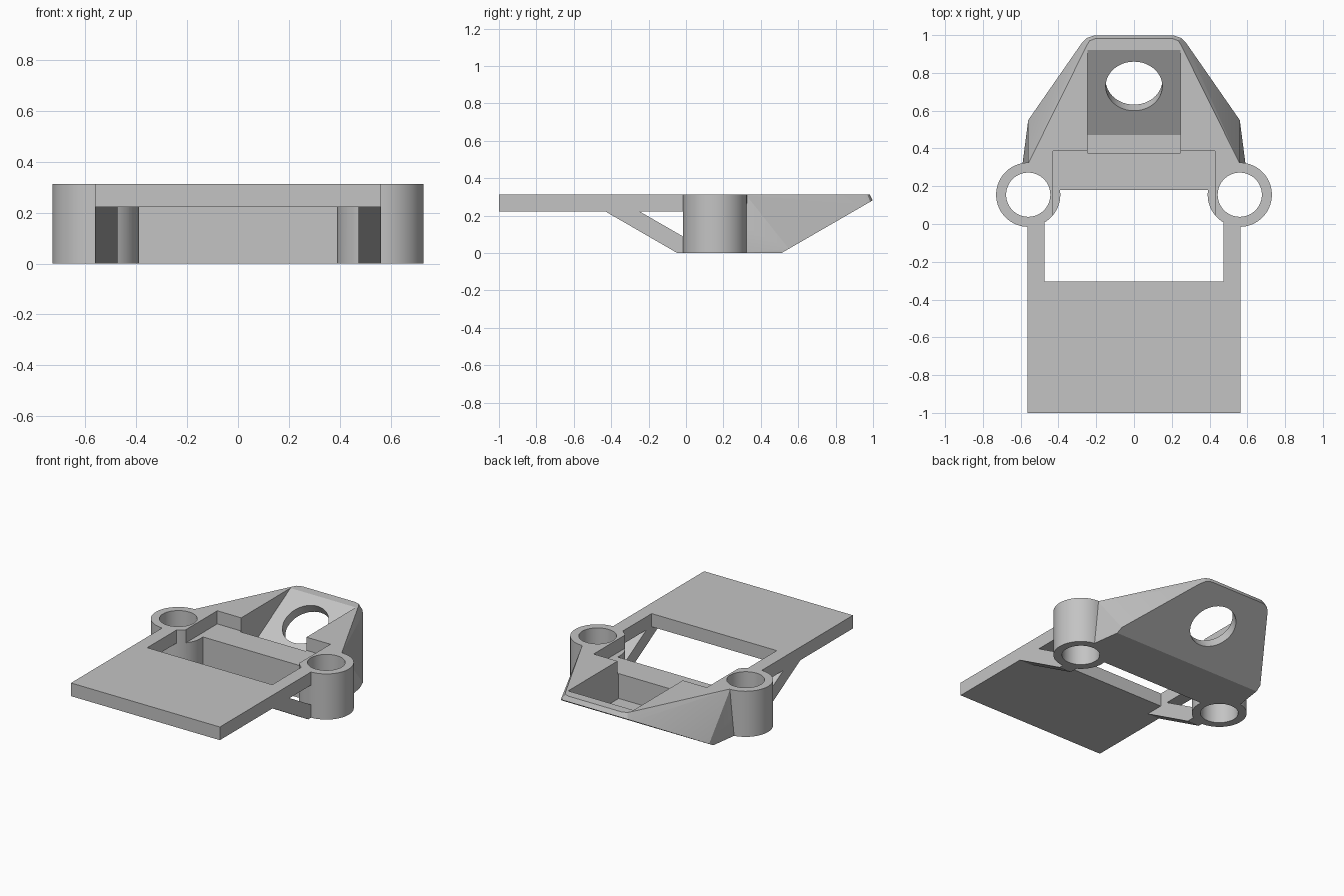
import bpy, bmesh, math
from mathutils import Matrix

old = bpy.data.objects.get("Cube")
if old:
    bpy.data.objects.remove(old, do_unlink=True)

TOP, DECK = 0.312, 0.222          # top face and underside of the plate
RING_X, RING_Y = 0.56, 0.155
SLOPE = math.tan(math.radians(30))

grey = bpy.data.materials.new("plain grey")
grey.use_nodes = True
grey.diffuse_color = (0.55, 0.55, 0.55, 1)
grey.node_tree.nodes["Principled BSDF"].inputs["Base Color"].default_value = (0.55, 0.55, 0.55, 1)


def make(name, bm):
    bmesh.ops.recalc_face_normals(bm, faces=bm.faces)
    mesh = bpy.data.meshes.new(name)
    bm.to_mesh(mesh)
    bm.free()
    mesh.materials.append(grey)
    ob = bpy.data.objects.new(name, mesh)
    bpy.context.collection.objects.link(ob)
    return ob


def prism(name, profile, x0, x1):
    """Extrude a (y, z) profile along x."""
    bm = bmesh.new()
    face = bm.faces.new([bm.verts.new((x0, y, z)) for y, z in profile])
    new = bmesh.ops.extrude_face_region(bm, geom=[face])["geom"]
    bmesh.ops.translate(bm, vec=(x1 - x0, 0, 0),
                        verts=[v for v in new if isinstance(v, bmesh.types.BMVert)])
    return make(name, bm)


def box(name, x0, x1, y0, y1, z0, z1):
    return prism(name, [(y0, z0), (y1, z0), (y1, z1), (y0, z1)], x0, x1)


def cylinder(name, centre, radius, depth, tilt=0):
    bm = bmesh.new()
    bmesh.ops.create_cone(bm, cap_ends=True, segments=64, radius1=radius, radius2=radius,
                          depth=depth,
                          matrix=Matrix.Translation(centre) @ Matrix.Rotation(tilt, 4, "X"))
    return make(name, bm)


def combine(target, tool, operation):
    mod = target.modifiers.new(tool.name, "BOOLEAN")
    mod.operation, mod.solver, mod.object = operation, "EXACT", tool
    bpy.context.view_layer.objects.active = target
    bpy.ops.object.modifier_apply(modifier=mod.name)
    bpy.data.objects.remove(tool, do_unlink=True)


# Sloped nose: hull of the top outline and the outline on the 30 degree underside
bm = bmesh.new()
top_line = [(0.56, 0.18), (0.56, 0.32), (0.25, 0.945), (0.235, 0.97), (0.20, 0.983)]
slope_line = [(0.56, 0.55), (0.275, 0.96), (0.25, 0.985), (0.21, 0.998)]
base_line = [(0.56, 0.18), (0.59, 0.32), (0.563, 0.51)]
for s in (-1, 1):
    for x, y in top_line:
        bm.verts.new((s * x, y, TOP))
    for x, y in slope_line:
        bm.verts.new((s * x, y, (y - 0.51) * SLOPE))
    for x, y in base_line:
        bm.verts.new((s * x, y, 0))
bmesh.ops.convex_hull(bm, input=bm.verts[:])
bracket = make("mounting_bracket", bm)

# Flat front plate
combine(bracket, box("front_plate", -0.563, 0.563, -1, -0.305, DECK, TOP), "UNION")

# Side rails, diagonal braces and screw bosses
brace = [(-0.43, DECK + 0.02), (-0.43, DECK), (-0.046, 0), (0.10, 0), (0.10, 0.022),
         (-0.247, DECK), (-0.247, DECK + 0.02)]
for s in (-1, 1):
    x0, x1 = sorted((s * 0.473, s * 0.563))
    combine(bracket, box("side_rail", x0, x1, -0.35, 0.1, DECK, TOP), "UNION")
    combine(bracket, prism("brace", brace, x0, x1), "UNION")
    combine(bracket, cylinder("screw_boss", (s * RING_X, RING_Y, TOP / 2), 0.17, TOP), "UNION")

# Stepped recess behind the window
combine(bracket, box("step_cutter", -0.428, 0.428, -0.15, 0.387, DECK, 0.5), "DIFFERENCE")

# Wedge pocket that follows the sloped underside
pocket = [(0.375, 0.052), (0.47, 0.052), (0.92, TOP), (0.92, 0.5), (0.375, 0.5)]
combine(bracket, prism("pocket_cutter", pocket, -0.247, 0.247), "DIFFERENCE")

# Round hole square to the slope, and the boss bores
combine(bracket, cylinder("eyelet_cutter", (0, 0.745, 0.175), 0.15, 0.3, math.radians(30)),
        "DIFFERENCE")
for s in (-1, 1):
    combine(bracket, cylinder("bore_cutter", (s * RING_X, RING_Y, TOP / 2), 0.117, 1),
            "DIFFERENCE")

bpy.ops.object.select_all(action="DESELECT")
bracket.select_set(True)
bpy.context.view_layer.objects.active = bracket
bpy.ops.object.shade_smooth_by_angle(angle=math.radians(20))
